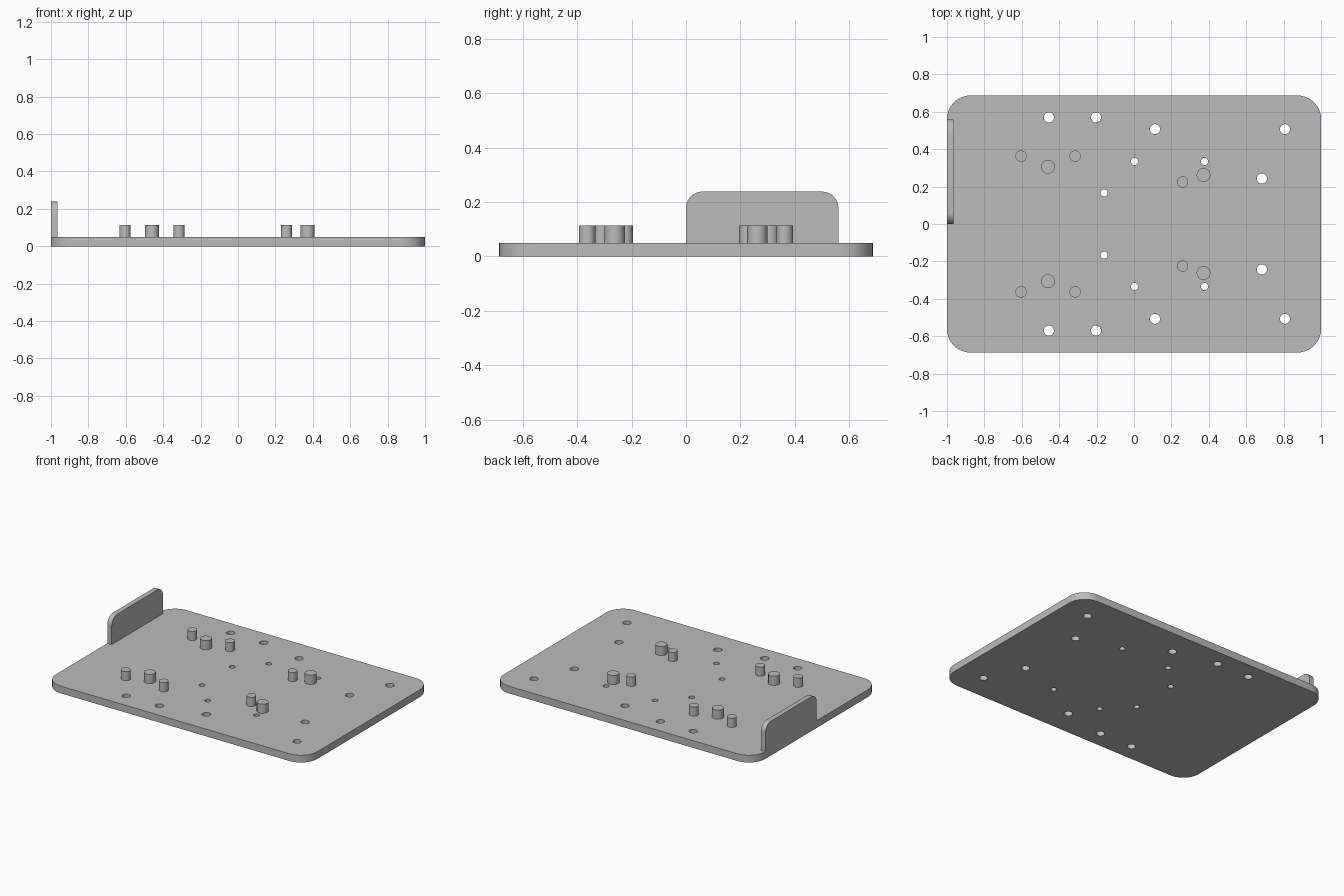
import bpy, bmesh, math
from mathutils import Matrix

cube = bpy.data.objects.get("Cube")
if cube:
    bpy.data.objects.remove(cube, do_unlink=True)

grey = bpy.data.materials.new("plain grey")
grey.use_nodes = True
grey.diffuse_color = (0.5, 0.5, 0.5, 1)
grey.node_tree.nodes["Principled BSDF"].inputs["Base Color"].default_value = (0.5, 0.5, 0.5, 1)

PLATE_TOP = 0.05
HALF_DEPTH = 0.687
CORNER = 0.125


def make_object(name, bm):
    mesh = bpy.data.meshes.new(name)
    bmesh.ops.recalc_face_normals(bm, faces=bm.faces)
    bm.to_mesh(mesh)
    bm.free()
    mesh.materials.append(grey)
    obj = bpy.data.objects.new(name, mesh)
    bpy.context.collection.objects.link(obj)
    return obj


def smooth(obj):
    bpy.ops.object.select_all(action="DESELECT")
    obj.select_set(True)
    bpy.context.view_layer.objects.active = obj
    bpy.ops.object.shade_smooth_by_angle(angle=math.radians(30))


def arc(cx, cy, r, start, steps=10):
    """Points of a quarter circle, counter-clockwise from a start angle."""
    angles = [math.radians(start + 90 * i / steps) for i in range(steps + 1)]
    return [(cx + r * math.cos(a), cy + r * math.sin(a)) for a in angles]


def extrude(name, points, vector):
    bm = bmesh.new()
    face = bm.faces.new([bm.verts.new(p) for p in points])
    new = bmesh.ops.extrude_face_region(bm, geom=[face])["geom"]
    verts = [g for g in new if isinstance(g, bmesh.types.BMVert)]
    bmesh.ops.translate(bm, verts=verts, vec=vector)
    return make_object(name, bm)


def cylinders(name, spots, z0, z1):
    """Vertical cylinders at each (x, y, radius), mirrored front to back."""
    bm = bmesh.new()
    for x, y, r in spots:
        for side in (-1, 1):
            bmesh.ops.create_cone(
                bm, cap_ends=True, segments=32, radius1=r, radius2=r, depth=z1 - z0,
                matrix=Matrix.Translation((x, side * y, (z0 + z1) / 2)))
    return make_object(name, bm)


# Base plate with rounded corners
cx, cy = 1 - CORNER, HALF_DEPTH - CORNER
outline = (arc(cx, cy, CORNER, 0) + arc(-cx, cy, CORNER, 90)
           + arc(-cx, -cy, CORNER, 180) + arc(cx, -cy, CORNER, 270))
plate = extrude("base_plate", [(x, y, 0) for x, y in outline], (0, 0, PLATE_TOP))

# Through holes, large and small
BIG, SMALL = 0.027, 0.019
holes = [(-0.455, 0.57, BIG), (-0.203, 0.57, BIG), (0.112, 0.507, BIG),
         (0.807, 0.507, BIG), (0.684, 0.243, BIG),
         (0.002, 0.334, SMALL), (0.377, 0.334, SMALL), (-0.16, 0.166, SMALL)]
cutter = cylinders("hole_cutter", holes, -0.1, 0.2)
cutter.hide_render = True
cut = plate.modifiers.new("holes", "BOOLEAN")
cut.operation = "DIFFERENCE"
cut.solver = "EXACT"
cut.object = cutter
bpy.context.view_layer.objects.active = plate
bpy.ops.object.modifier_apply(modifier=cut.name)
bpy.data.objects.remove(cutter, do_unlink=True)
smooth(plate)

# Standing posts
THIN, THICK = 0.03, 0.037
posts = [(-0.604, 0.363, THIN), (-0.46, 0.306, THICK), (-0.315, 0.363, THIN),
         (0.26, 0.225, THIN), (0.372, 0.262, THICK)]
smooth(cylinders("posts", posts, PLATE_TOP, 0.113))

# Upright tab on the right edge, with rounded upper corners
LENGTH, TOP, R = 0.56, 0.238, 0.06
profile = ([(0, PLATE_TOP), (LENGTH, PLATE_TOP)]
           + arc(LENGTH - R, TOP - R, R, 0) + arc(R, TOP - R, R, 90))
smooth(extrude("side_tab", [(-1, y, z) for y, z in profile], (0.034, 0, 0)))
